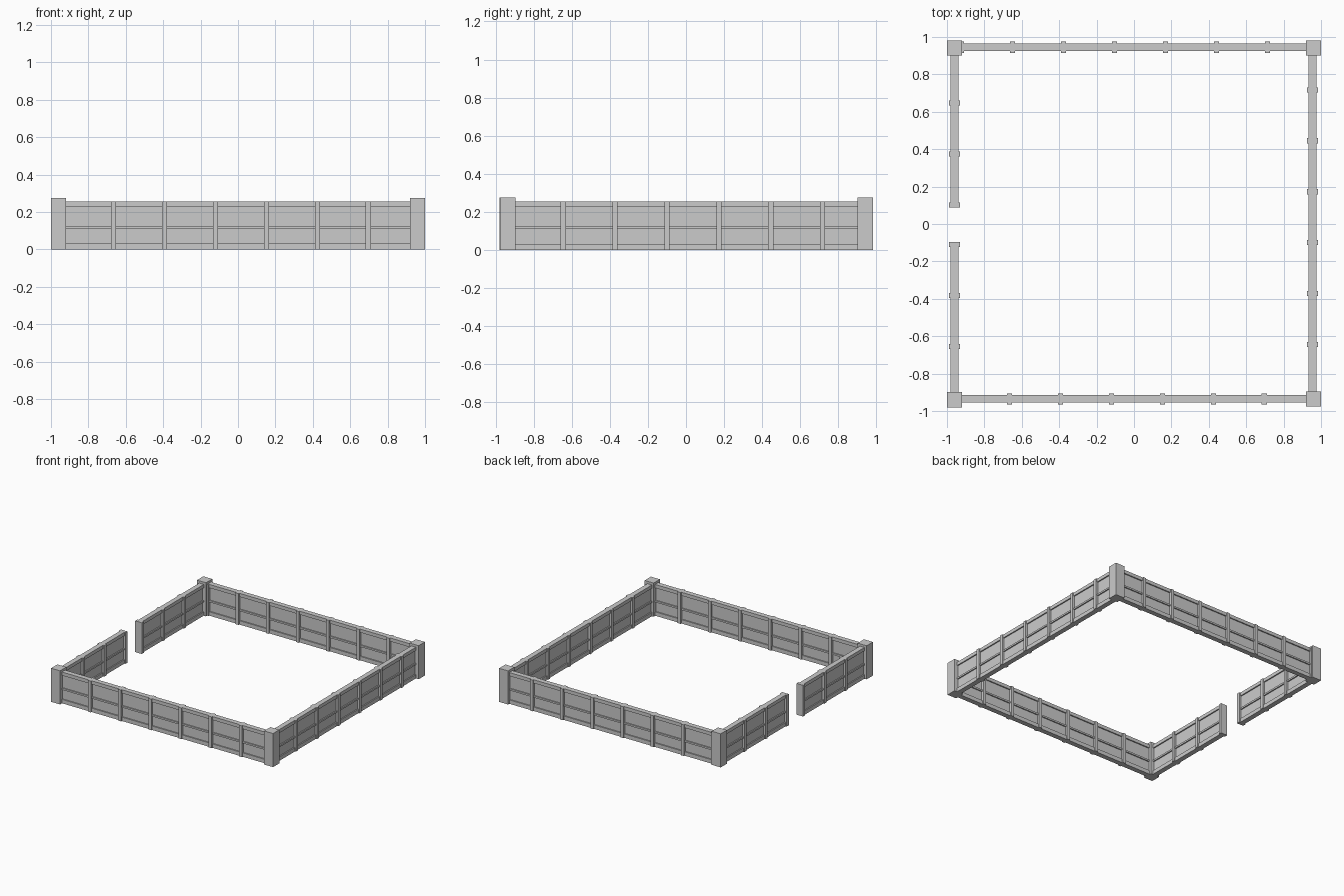
import bpy
import bmesh
from mathutils import Matrix, Vector

if "Cube" in bpy.data.objects:
    bpy.data.objects.remove(bpy.data.objects["Cube"])

STEP = 0.2725      # spacing of the studs
STUD_W, STUD_D = 0.027, 0.059
WALL_H, RAIL_D, PANEL_D = 0.255, 0.041, 0.022


def build(name, boxes):
    """One object from a list of (centre, size) boxes."""
    bm = bmesh.new()
    for c, s in boxes:
        m = Matrix.Translation(c) @ Matrix.Diagonal((*s, 1))
        bmesh.ops.create_cube(bm, size=1, matrix=m)
    me = bpy.data.meshes.new(name)
    bm.to_mesh(me)
    bm.free()
    bpy.context.collection.objects.link(bpy.data.objects.new(name, me))


def wall(name, axis, offset, a, b, first_stud, count):
    """Straight wall along axis 'x' or 'y' from a to b at the given offset."""
    def box(pos, length, depth, z0, z1):
        c, s = (pos, offset), (length, depth)
        if axis == 'y':
            c, s = c[::-1], s[::-1]
        return Vector((*c, (z0 + z1) / 2)), (*s, z1 - z0)

    mid, length = (a + b) / 2, b - a
    # recessed panel
    build(name + "_panel", [box(mid, length, PANEL_D, 0.005, WALL_H - 0.005)])
    # bottom, middle and top rails
    build(name + "_rails", [box(mid, length, RAIL_D, z0, z1) for z0, z1 in
                            ((0, 0.032), (0.110, 0.124), (0.227, WALL_H))])
    # upright studs
    build(name + "_studs", [box(first_stud + i * STEP, STUD_W, STUD_D, 0, WALL_H)
                            for i in range(count)])


# Three full walls
wall("front_wall", 'x', -0.935, -0.96, 0.957, -0.666, 6)
wall("back_wall", 'x', 0.945, -0.96, 0.957, -0.922, 7)
wall("right_wall", 'y', 0.954, -0.935, 0.943, -0.645, 6)

# Left wall in two halves, leaving the entrance gap
wall("left_wall_front", 'y', -0.96, -0.94, -0.105, -0.655, 3)
wall("left_wall_back", 'y', -0.96, 0.105, 0.943, 0.102, 3)

# Corner posts
for name, x, y in (("front_left", -0.96, -0.94), ("front_right", 0.959, -0.935),
                   ("back_left", -0.96, 0.941), ("back_right", 0.959, 0.941)):
    build(name + "_post", [(Vector((x, y, 0.137)), (0.081, 0.081, 0.274))])
